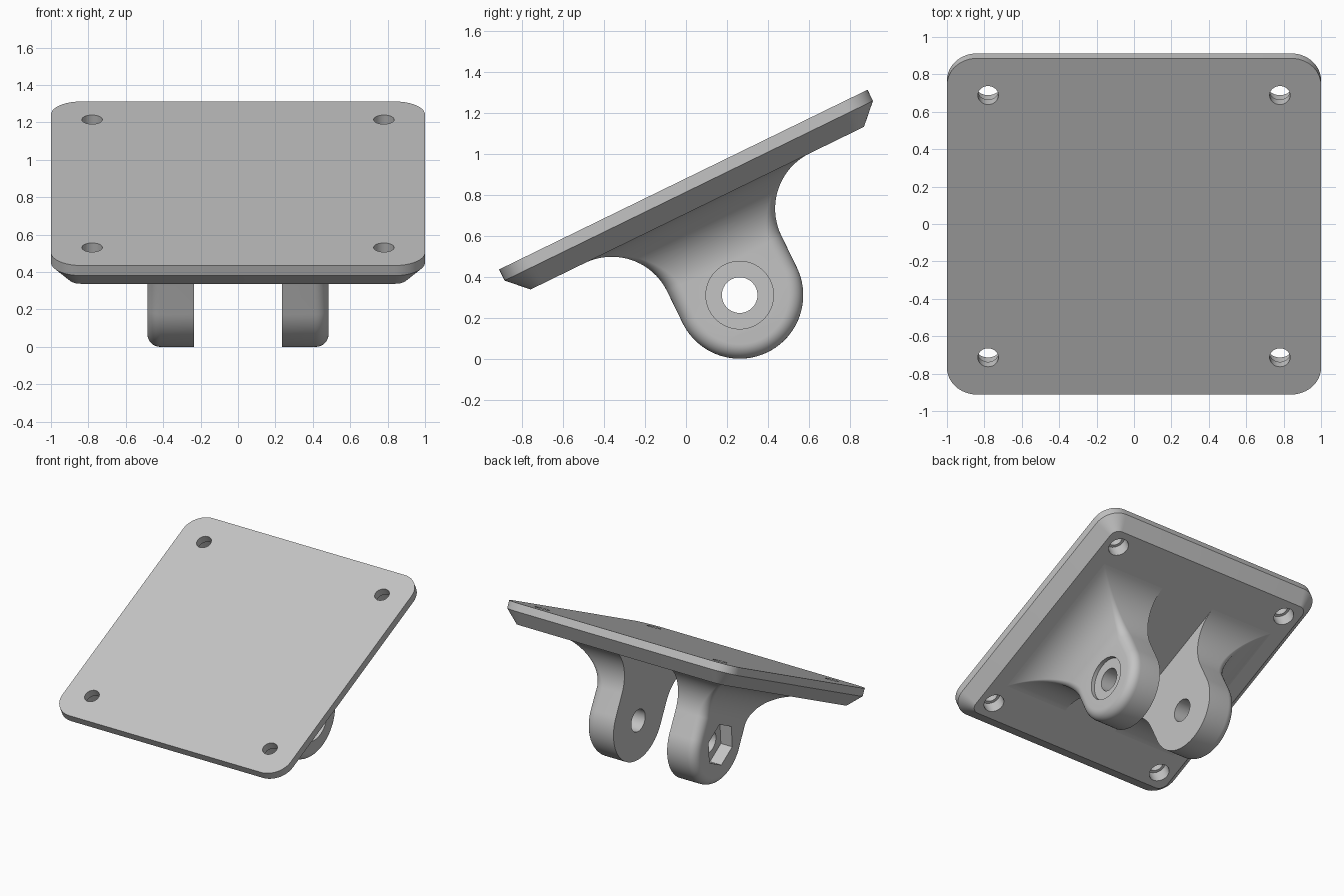
import bpy, bmesh
from math import sin, cos, pi, radians, sqrt
from mathutils import Matrix

if "Cube" in bpy.data.objects:
    bpy.data.objects.remove(bpy.data.objects["Cube"], do_unlink=True)

# Single grey material
GREY = (0.55, 0.55, 0.55, 1)
mat = bpy.data.materials.new("grey")
mat.use_nodes = True
mat.diffuse_color = GREY
mat.node_tree.nodes["Principled BSDF"].inputs["Base Color"].default_value = GREY

# Parts are drawn level (plate top at height 0), then tilted into place
TILT = Matrix.Translation((0, -0.013, 0.873)) @ Matrix.Rotation(radians(26), 4, 'X')
PLATE_BOTTOM = -0.155
PIVOT = -0.627       # height of the pivot axis
R = 0.31             # lug end radius
FILLET = 0.3         # blend radius into the plate
INNER, OUTER = 0.235, 0.485
EDGE = 0.07          # rounding of the outer lug edge


def loft(name, rings, cap_start=True):
    """Skin closed rings of points into a solid, tilted into place."""
    bm = bmesh.new()
    loops = [[bm.verts.new(p) for p in ring] for ring in rings]
    n = len(loops[0])
    for a, b in zip(loops, loops[1:]):
        for i in range(n):
            j = (i + 1) % n
            bm.faces.new((a[i], a[j], b[j], b[i]))
    if cap_start:
        bm.faces.new(loops[0][::-1])
    bm.faces.new(loops[-1])
    bmesh.ops.remove_doubles(bm, verts=bm.verts, dist=1e-5)
    bmesh.ops.recalc_face_normals(bm, faces=bm.faces)
    bm.transform(TILT)
    mesh = bpy.data.meshes.new(name)
    bm.to_mesh(mesh)
    bm.free()
    mesh.materials.append(mat)
    ob = bpy.data.objects.new(name, mesh)
    bpy.context.collection.objects.link(ob)
    return ob


def circle(r, sides):
    return [(r * cos(2 * pi * k / sides), r * sin(2 * pi * k / sides)) for k in range(sides)]


def drill(ob, rings):
    """Cut a lofted prism out of an object."""
    cutter = loft("cutter", rings)
    cutter.hide_render = True
    mod = ob.modifiers.new("cut", 'BOOLEAN')
    mod.operation = 'DIFFERENCE'
    mod.solver = 'EXACT'
    mod.object = cutter
    bpy.context.view_layer.objects.active = ob
    bpy.ops.object.modifier_apply(modifier=mod.name)
    bpy.data.objects.remove(cutter, do_unlink=True)


def drill_x(ob, r, sides, x0, x1):
    drill(ob, [[(x, a, PIVOT + b) for a, b in circle(r, sides)] for x in (x0, x1)])


def drill_down(ob, x, y, r, z0, z1):
    drill(ob, [[(x + a, y + b, z) for a, b in circle(r, 32)] for z in (z0, z1)])


def rounded_square(half, r, z, steps=12):
    pts = []
    for q, (sx, sy) in enumerate(((1, 1), (-1, 1), (-1, -1), (1, -1))):
        for k in range(steps + 1):
            a = pi / 2 * (q + k / steps)
            pts.append((sx * (half - r) + r * cos(a), sy * (half - r) + r * sin(a), z))
    return pts


def lug_rings(side):
    """Cross-sections from the round tip, up the neck and through the flare."""
    tip = [('tip', pi / 2 * i / 24) for i in range(25)]
    flare = [('flare', pi / 2 * i / 20) for i in range(21)]
    rings = []
    for kind, a in tip + flare + [('root', pi / 2)]:
        half, outer, edge = R, OUTER, EDGE
        z = PIVOT
        if kind != 'tip':
            grow = FILLET * (1 - cos(a))
            half, outer = R + grow, OUTER + grow
            edge = EDGE * (1 - sin(a)) + 0.004
            z = PLATE_BOTTOM - FILLET * (1 - sin(a))
        if kind == 'root':
            z = PLATE_BOTTOM + 0.05
        section = [(INNER, 0)]
        for k in range(9):
            t = pi / 2 * k / 8
            section.append((outer - edge * (1 - sin(t)), edge * (1 - cos(t))))
        right = []
        for x, inset in section:
            if kind == 'tip':
                right.append((side * x, (R - inset) * sin(a), PIVOT - (R - inset) * cos(a)))
            else:
                right.append((side * x, half - inset, z))
        left = [(x, -y, h) for x, y, h in right]
        rings.append(left + right[::-1])
    return rings


# Mounting plate with chamfered underside and four counterbored holes
plate = loft("mounting_plate", [rounded_square(0.905, 0.065, PLATE_BOTTOM),
                                rounded_square(1, 0.16, -0.06),
                                rounded_square(1, 0.16, 0)])
for sx in (-1, 1):
    for sy in (-1, 1):
        drill_down(plate, sx * 0.78, sy * 0.78, 0.055, -0.3, 0.1)
        drill_down(plate, sx * 0.78, sy * 0.78, 0.075, -0.3, -0.06)

# Pivot lugs: round washer seat on the left, hexagonal nut pocket on the right
left_lug = loft("left_lug", lug_rings(1), cap_start=False)
right_lug = loft("right_lug", lug_rings(-1), cap_start=False)
for lug in (left_lug, right_lug):
    drill_x(lug, 0.087, 40, -0.7, 0.7)
drill_x(left_lug, 0.165, 48, OUTER - 0.03, 0.7)
drill_x(right_lug, 0.165, 6, -0.7, -OUTER + 0.1)

# Smooth curves, keep sharp edges
for ob in (plate, left_lug, right_lug):
    bpy.ops.object.select_all(action='DESELECT')
    ob.select_set(True)
    bpy.context.view_layer.objects.active = ob
    bpy.ops.object.shade_smooth_by_angle(angle=radians(30))
